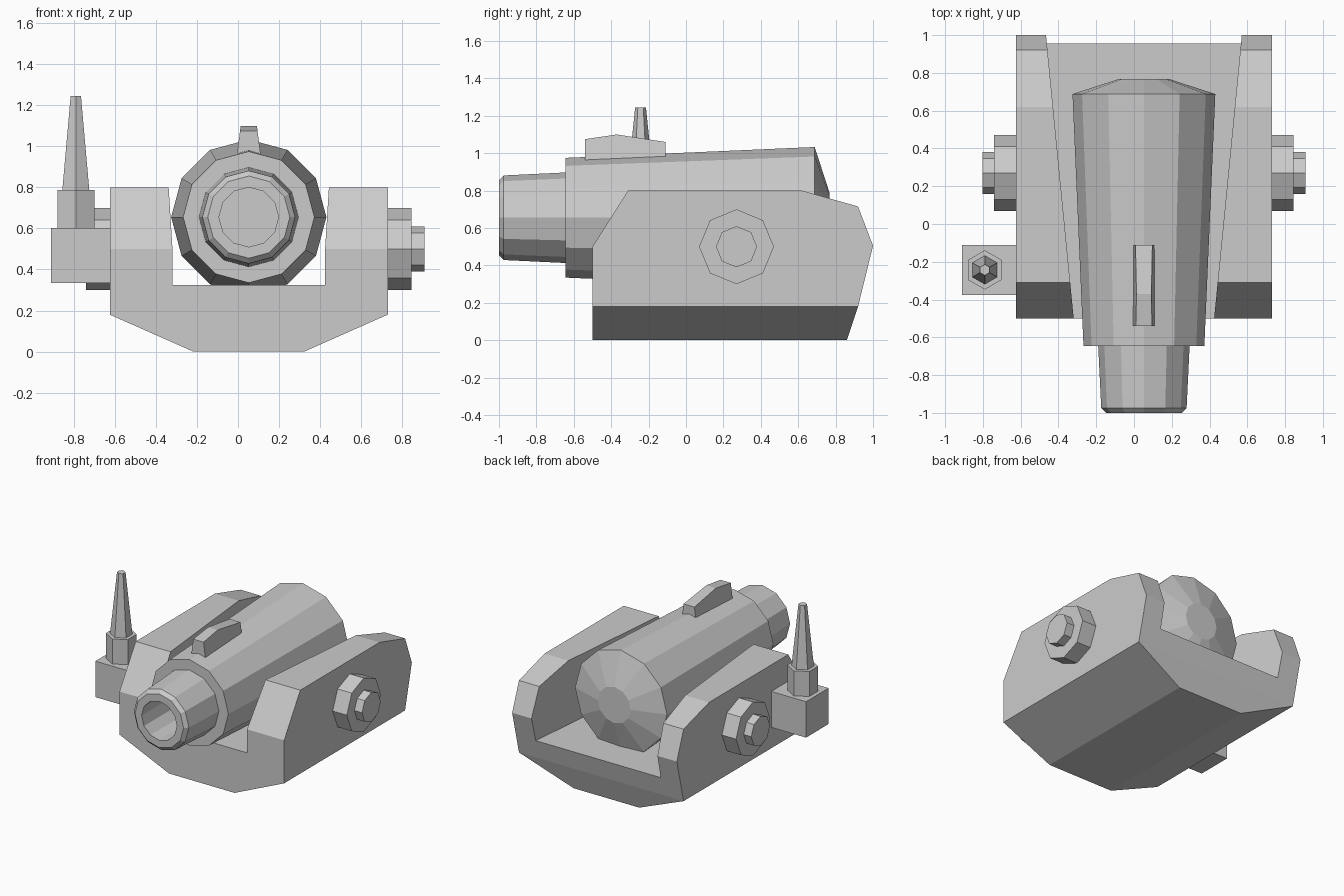
import bpy, bmesh
from math import cos, sin, pi
from mathutils import Vector

if "Cube" in bpy.data.objects:
    bpy.data.objects.remove(bpy.data.objects["Cube"], do_unlink=True)

grey = bpy.data.materials.new("plain grey")
grey.use_nodes = True
GREY = (0.6, 0.6, 0.6, 1)
grey.diffuse_color = GREY
grey.node_tree.nodes["Principled BSDF"].inputs["Base Color"].default_value = GREY

MID = 0.0525  # x of the gun's centre line


def finish(name, bm):
    bmesh.ops.recalc_face_normals(bm, faces=bm.faces)
    mesh = bpy.data.meshes.new(name)
    bm.to_mesh(mesh)
    bm.free()
    mesh.materials.append(grey)
    obj = bpy.data.objects.new(name, mesh)
    bpy.context.collection.objects.link(obj)
    return obj


def loft(rings):
    """Skin a list of matching point rings and cap both ends."""
    bm = bmesh.new()
    loops = [[bm.verts.new(p) for p in ring] for ring in rings]
    n = len(loops[0])
    for a, b in zip(loops, loops[1:]):
        for i in range(n):
            j = (i + 1) % n
            bm.faces.new((a[i], a[j], b[j], b[i]))
    bm.faces.new(loops[0])
    bm.faces.new(loops[-1])
    return bm


def turned(name, profile, sides, axis, centre):
    """Faceted turning: profile is (radius, position along axis)."""
    rings = []
    for r, t in profile:
        ring = []
        for i in range(sides):
            a = pi / 2 + 2 * pi * i / sides
            p = [r * cos(a), r * sin(a)]
            p.insert(axis, t)
            ring.append(Vector(p) + Vector(centre))
        rings.append(ring)
    return finish(name, loft(rings))


# Cradle: side outline extruded across, with the lower corners sliced off
outline = [(-0.5, 0), (0.86, 0), (0.92, 0.18), (1, 0.505), (0.92, 0.715),
           (0.62, 0.8), (-0.31, 0.8), (-0.5, 0.5)]
HALF = 0.677
bm = loft([[(MID + s * HALF, y, z) for y, z in outline] for s in (-1, 1)])
for s in (-1, 1):
    bmesh.ops.bisect_plane(bm, geom=bm.verts[:] + bm.edges[:] + bm.faces[:],
                           plane_co=(MID + s * HALF, 0, 0.18),
                           plane_no=(s * 0.18, 0, -0.407), clear_outer=True)
    bmesh.ops.holes_fill(bm, edges=[e for e in bm.edges if e.is_boundary], sides=0)
cradle = finish("cradle", bm)

# Tapered channel between the cheeks
ends = [(-0.6, 0.362), (1.1, 0.528)]
channel = finish("channel_cutter", loft([
    [(MID - w, y, 0.325), (MID + w, y, 0.325), (MID + w, y, 1), (MID - w, y, 1)]
    for y, w in ends]))
channel.hide_render = True
cut = cradle.modifiers.new("channel", "BOOLEAN")
cut.operation = "DIFFERENCE"
cut.solver = "EXACT"
cut.object = channel
deps = bpy.context.evaluated_depsgraph_get()
carved = bpy.data.meshes.new_from_object(cradle.evaluated_get(deps))
cradle.modifiers.clear()
cradle.data = carved
bpy.data.objects.remove(channel, do_unlink=True)

# Barrel: bore, muzzle, stepped body and breech cap in one turning
turned("barrel", [(0.145, -0.65), (0.145, -1), (0.2, -1), (0.226, -0.975),
                  (0.242, -0.645), (0.32, -0.645), (0.378, 0.688), (0.135, 0.767)],
       12, 1, (MID, 0, 0.655))

# Sight on top of the barrel, narrowing upwards
sight = [(-0.54, 0.9), (-0.54, 1.075), (-0.37, 1.1), (-0.11, 1.06), (-0.11, 0.9)]
finish("sight", loft([[(MID + s * (0.057 - 0.13 * (z - 0.965)), y, z)
                       for y, z in sight] for s in (-1, 1)]))

# Trunnion bosses on both cheeks
for side, s in (("right", -1), ("left", 1)):
    turned(side + "_trunnion",
           [(0.2, s * 0.66), (0.2, s * 0.793), (0.11, s * 0.793), (0.11, s * 0.855)],
           8, 0, (MID, 0.27, 0.5))

# Aerial: square bracket, hexagonal socket and tapered mast
finish("aerial_bracket", loft([
    [(-0.91, -0.375, z), (-0.62, -0.375, z), (-0.62, -0.11, z), (-0.91, -0.11, z)]
    for z in (0.335, 0.602)]))
AERIAL = (-0.79, -0.243, 0)
turned("aerial_socket", [(0.104, 0.6), (0.104, 0.788)], 6, 2, AERIAL)
turned("aerial_mast", [(0.076, 0.785), (0.029, 1.245)], 6, 2, AERIAL)
